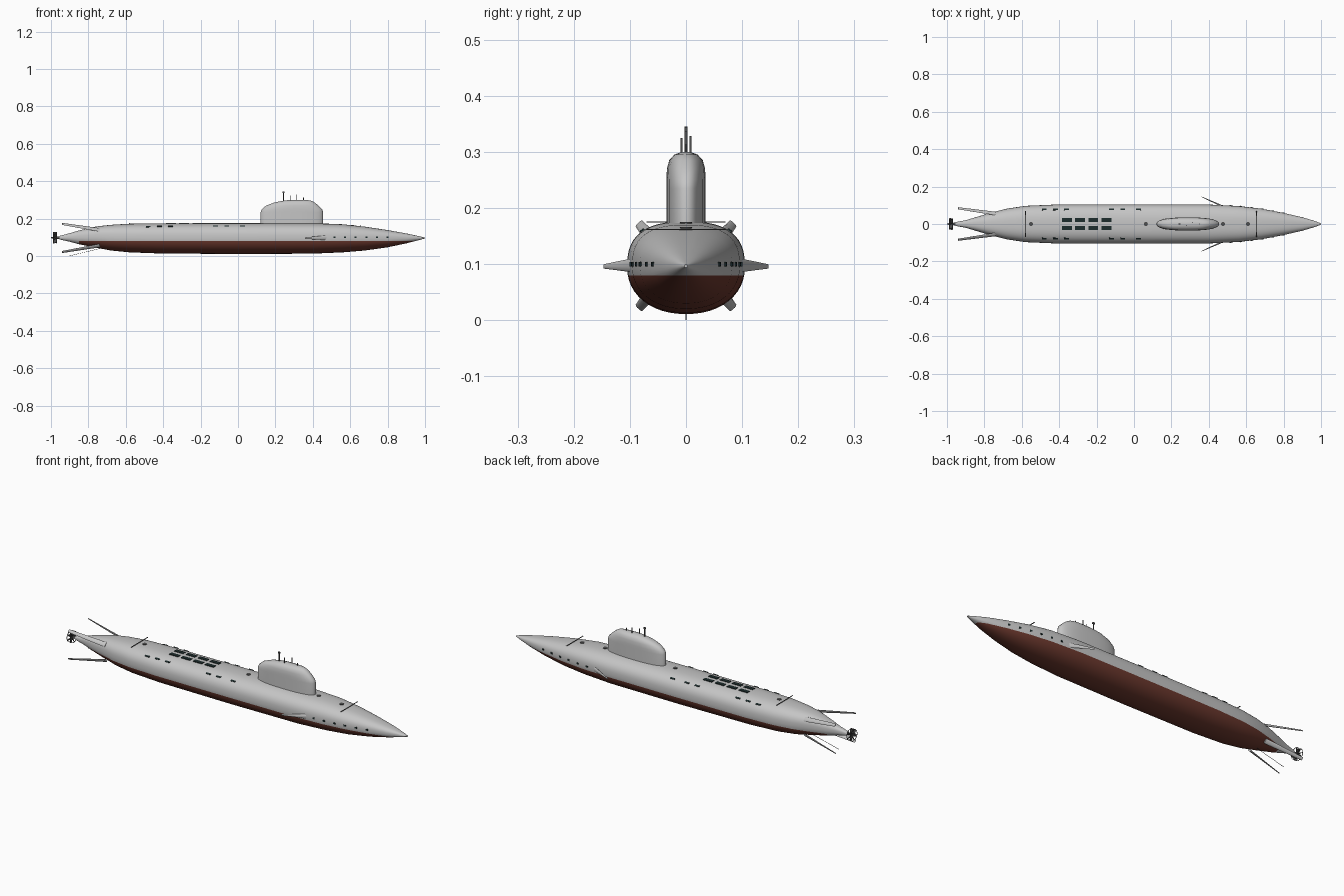
import bpy, bmesh, math
from mathutils import Vector, Matrix

old = bpy.data.objects.get("Cube")
if old:
    bpy.data.objects.remove(old)


def material(name, color):
    m = bpy.data.materials.new(name)
    m.use_nodes = True
    m.diffuse_color = (*color, 1)
    m.node_tree.nodes["Principled BSDF"].inputs["Base Color"].default_value = (*color, 1)
    return m


GREY = material("hull grey", (0.56, 0.56, 0.56))
RED = material("antifouling red", (0.15, 0.04, 0.027))
BLACK = material("hatch black", (0.012, 0.025, 0.025))
DARK = material("fitting dark grey", (0.08, 0.08, 0.08))


def finish(name, bm, mats, smooth=True):
    bmesh.ops.recalc_face_normals(bm, faces=bm.faces)
    me = bpy.data.meshes.new(name)
    bm.to_mesh(me)
    bm.free()
    for m in mats:
        me.materials.append(m)
    ob = bpy.data.objects.new(name, me)
    bpy.context.collection.objects.link(ob)
    if smooth:
        bpy.ops.object.select_all(action='DESELECT')
        ob.select_set(True)
        bpy.context.view_layer.objects.active = ob
        bpy.ops.object.shade_smooth_by_angle(angle=math.radians(40))
    return ob


def loft(rings):
    """Skin a list of equal closed rings and cap both ends."""
    bm = bmesh.new()
    rows = [[bm.verts.new(p) for p in ring] for ring in rings]
    n = len(rows[0])
    for a, b in zip(rows, rows[1:]):
        for i in range(n):
            j = (i + 1) % n
            bm.faces.new((a[i], a[j], b[j], b[i]))
    bm.faces.new(rows[0])
    bm.faces.new(rows[-1])
    return bm


def spow(v, e):
    return math.copysign(abs(v) ** e, v)


def box(name, loc, size, mat, rot=None):
    bm = bmesh.new()
    bmesh.ops.create_cube(bm, size=1)
    M = Matrix.Translation(loc) @ (rot or Matrix()) @ Matrix.Diagonal((*size, 1))
    bmesh.ops.transform(bm, matrix=M, verts=bm.verts)
    return finish(name, bm, [mat], False)


def spar(name, p0, p1, wide, s0, s1, mat, n=10):
    """Tapered bar; s0 and s1 are half sizes along and across the wide direction."""
    p0, p1, wide = Vector(p0), Vector(p1), Vector(wide)
    axis = (p1 - p0).normalized()
    u = (wide - axis * wide.dot(axis)).normalized()
    v = axis.cross(u)
    angles = [2 * math.pi * i / n for i in range(n)]
    rings = [[p + u * s[0] * math.cos(a) + v * s[1] * math.sin(a) for a in angles]
             for p, s in ((p0, s0), (p1, s1))]
    return finish(name, loft(rings), [mat])


# Hull stations: x, half width, top, bottom
STATIONS = [(-0.955, 0.010, 0.108, 0.089), (-0.9, 0.020, 0.122, 0.077),
            (-0.85, 0.035, 0.137, 0.063), (-0.76, 0.062, 0.158, 0.045),
            (-0.68, 0.082, 0.167, 0.030), (-0.58, 0.097, 0.173, 0.020),
            (-0.42, 0.104, 0.175, 0.014), (0.0, 0.105, 0.176, 0.011),
            (0.4, 0.104, 0.175, 0.013), (0.56, 0.096, 0.170, 0.020),
            (0.68, 0.082, 0.157, 0.030), (0.8, 0.059, 0.139, 0.047),
            (0.9, 0.036, 0.121, 0.068), (0.97, 0.015, 0.106, 0.086),
            (1.0, 0.003, 0.099, 0.094)]
WATERLINE = 0.08


def station(x):
    for a, b in zip(STATIONS, STATIONS[1:]):
        if a[0] <= x <= b[0]:
            t = (x - a[0]) / (b[0] - a[0])
            return [p + (q - p) * t for p, q in zip(a[1:], b[1:])]


def mid_height(top, bottom):
    return bottom + (top - bottom) * 0.51


def hull_ring(x, w, top, bottom, n=48):
    zc = mid_height(top, bottom)
    pts = []
    for i in range(n):
        a = 2 * math.pi * i / n
        up = math.sin(a) > 0
        e = 2 / 2.6 if up else 2 / 2.15
        h = top - zc if up else zc - bottom
        pts.append((x, w * spow(math.cos(a), e), zc + h * spow(math.sin(a), e)))
    return pts


def deck_z(x, y):
    w, top, bottom = station(x)
    zc = mid_height(top, bottom)
    return zc + (top - zc) * (1 - min(1, abs(y) / w) ** 2.6) ** (1 / 2.6)


bm = loft([hull_ring(*s) for s in STATIONS])
bmesh.ops.bisect_plane(bm, geom=bm.verts[:] + bm.edges[:] + bm.faces[:],
                       plane_co=(0, 0, WATERLINE), plane_no=(0, 0, 1))
for f in bm.faces:
    c = f.calc_center_median()
    f.material_index = int(c.z < WATERLINE and c.x > -0.85)
finish("hull", bm, [GREY, RED])

# Sail: z, rear x, front x, half width
SAIL = [(0.16, 0.12, 0.455, 0.035), (0.235, 0.121, 0.455, 0.035),
        (0.25, 0.127, 0.45, 0.035), (0.27, 0.15, 0.43, 0.034),
        (0.285, 0.19, 0.412, 0.030), (0.295, 0.235, 0.395, 0.021),
        (0.30, 0.275, 0.37, 0.008)]
rings = []
for z, xa, xb, hw in SAIL:
    ring = []
    for i in range(32):
        a = 2 * math.pi * i / 32
        ring.append(((xa + xb) / 2 + (xb - xa) / 2 * spow(math.cos(a), 0.75),
                     hw * spow(math.sin(a), 0.85), z))
    rings.append(ring)
finish("sail", loft(rings), [GREY])

# Masts on the sail
for name, x, y, top, r in (("periscope", 0.243, 0, 0.345, 0.003),
                           ("radar_mast", 0.28, -0.008, 0.325, 0.002),
                           ("radio_mast", 0.312, 0.008, 0.328, 0.002),
                           ("snorkel_mast", 0.35, 0, 0.313, 0.002)):
    spar(name, (x, y, 0.28), (x, y, top), (1, 0, 0), (r, r), (r, r), DARK)
box("periscope_head", (0.243, 0, 0.340), (0.012, 0.005, 0.008), DARK)

# Swept stern fins in an X, and bow planes
for side, sn in (("left", 1), ("right", -1)):
    for level, up in (("upper", 1), ("lower", -1)):
        spar(f"{level}_{side}_stern_fin",
             (-0.74, sn * 0.056, 0.098 + up * 0.042),
             (-0.94, sn * 0.084, 0.097 + up * 0.075),
             (0, sn, -up), (0.013, 0.005), (0.008, 0.002), GREY)
    spar(f"{side}_bow_plane", (0.48, sn * 0.092, 0.098), (0.36, sn * 0.146, 0.096),
         (0, 0, 1), (0.013, 0.005), (0.004, 0.0015), GREY)
spar("keel_wire", (-0.72, 0, 0.045), (-0.9, 0, 0.001), (0, 1, 0),
     (0.001, 0.001), (0.001, 0.001), DARK, 6)

# Propeller: hub, blades and guard rings
spar("propeller_hub", (-0.945, 0, 0.0985), (-1, 0, 0.0985), (0, 1, 0),
     (0.009, 0.009), (0.003, 0.003), DARK)
for i in range(7):
    turn = Matrix.Rotation(2 * math.pi * i / 7, 4, 'X')
    box(f"propeller_blade_{i + 1}", Vector((-0.978, 0, 0.0985)) + turn @ Vector((0, 0, 0.017)),
        (0.018, 0.003, 0.028), DARK, turn @ Matrix.Rotation(0.6, 4, 'Z'))
for i, x in enumerate((-0.968, -0.988)):
    bpy.ops.mesh.primitive_torus_add(location=(x, 0, 0.0985), rotation=(0, math.pi / 2, 0),
                                     major_radius=0.029, minor_radius=0.0015,
                                     major_segments=28, minor_segments=6)
    ring = bpy.context.object
    ring.name = f"propeller_guard_{i + 1}"
    ring.data.materials.append(DARK)

# Missile hatches in two rows
for i in range(4):
    for sn in (1, -1):
        x, y = -0.358 + i * 0.07, sn * 0.021
        box(f"deck_hatch_{i + 1}_{'left' if sn > 0 else 'right'}",
            (x, y, deck_z(x, y)), (0.053, 0.021, 0.005), BLACK)

# Round deck hatches
for i, x in enumerate((-0.55, 0.063, 0.475, 0.61)):
    z = deck_z(x, 0)
    spar(f"round_hatch_{i + 1}", (x, 0, z - 0.004), (x, 0, z + 0.002), (1, 0, 0),
         (0.011, 0.011), (0.011, 0.011), DARK, 16)

# Side slots along the deck edge and bow ports
for sn, side in ((1, "left"), (-1, "right")):
    for i, x in enumerate((-0.48, -0.42, -0.36, -0.12, -0.06, 0.025)):
        y = sn * 0.077
        box(f"{side}_slot_{i + 1}", (x, y, deck_z(x, y)), (0.026, 0.008, 0.006), BLACK,
            Matrix.Rotation(-sn * 0.65, 4, 'X'))
    for i in range(6):
        x = 0.515 + i * 0.057
        slope = math.atan2(station(x + 0.01)[0] - station(x - 0.01)[0], 0.02)
        box(f"{side}_bow_port_{i + 1}", (x, sn * station(x)[0], 0.1), (0.011, 0.005, 0.008),
            BLACK, Matrix.Rotation(sn * slope, 4, 'Z'))

# Transverse deck wires
for i, x in enumerate((-0.58, 0.655)):
    box(f"deck_wire_{i + 1}", (x, 0, deck_z(x, 0) + 0.002), (0.004, 0.14, 0.002), DARK)
